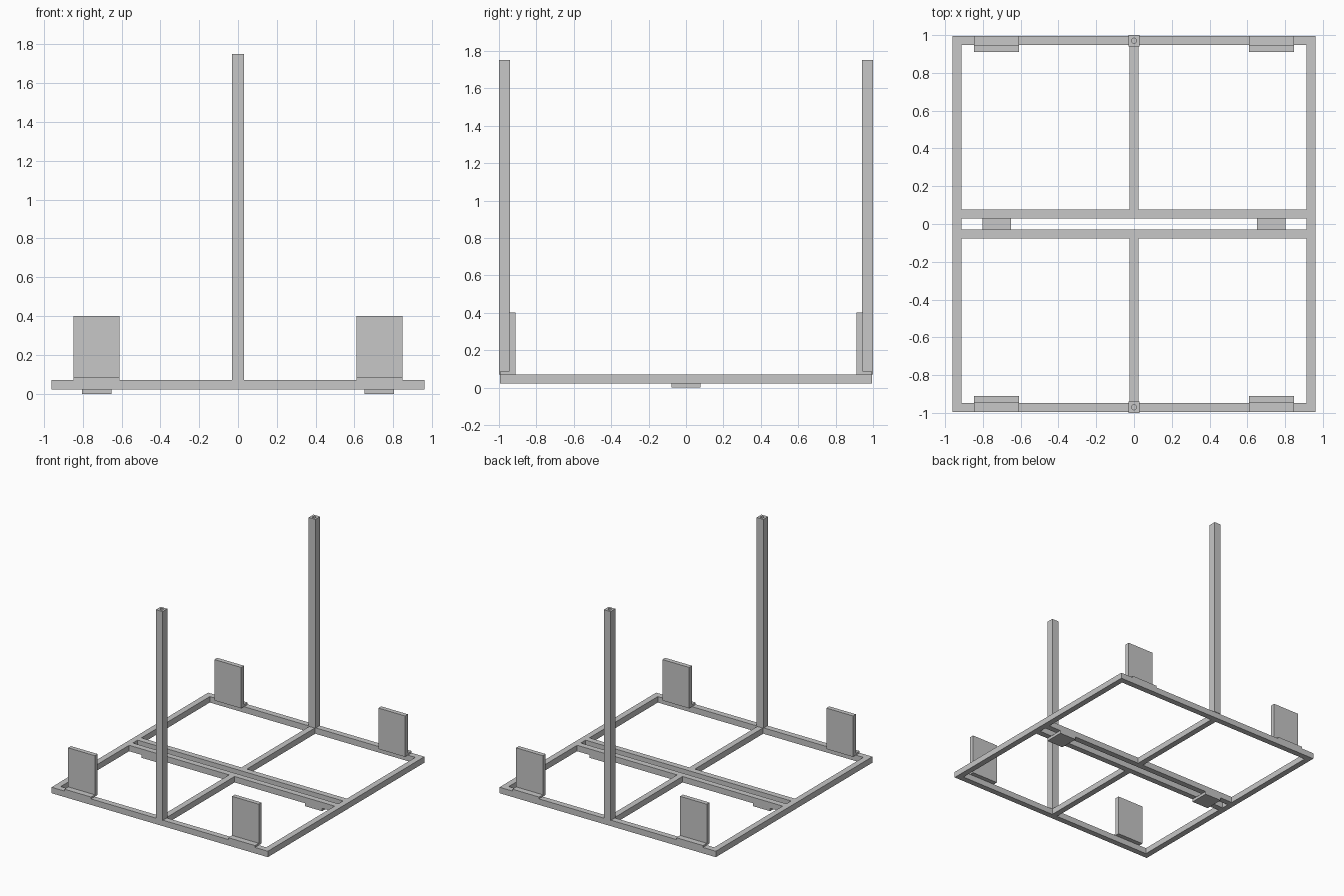
import bpy

cube = bpy.data.objects.get("Cube")
if cube:
    bpy.data.objects.remove(cube, do_unlink=True)

# One plain light steel colour
steel = bpy.data.materials.new("light grey steel")
steel.use_nodes = True
GREY = (0.57, 0.57, 0.57, 1)
steel.diffuse_color = GREY
steel.node_tree.nodes["Principled BSDF"].inputs["Base Color"].default_value = GREY


def box(name, x, y, z):
    """Box from (min, max) ranges on each axis."""
    spans = (x, y, z)
    bpy.ops.mesh.primitive_cube_add(size=1, location=[(min(s) + max(s)) / 2 for s in spans])
    ob = bpy.context.object
    ob.name = name
    ob.scale = [max(s) - min(s) for s in spans]
    bpy.ops.object.transform_apply(location=False, rotation=False, scale=True)
    ob.data.materials.append(steel)
    return ob


HALF_X, HALF_Y, BAR = 0.962, 0.995, 0.048
LOW, HIGH = 0.023, 0.071
BEAM_IN, BEAM_OUT = 0.03, 0.078
IN_X, IN_Y = HALF_X - BAR, HALF_Y - BAR
frame_z = (LOW, HIGH)

for sx, side in ((1, "left"), (-1, "right")):
    # Long side rails and the pads below the middle beams
    box(side + "_rail", (sx * IN_X, sx * HALF_X), (-HALF_Y, HALF_Y), frame_z)
    box(side + "_pad", (sx * 0.652, sx * 0.803), (-BEAM_OUT, BEAM_OUT), (0, LOW))

for sy, end in ((-1, "front"), (1, "back")):
    # Base frame: end rail, middle beam and centre strut
    box(end + "_rail", (-IN_X, IN_X), (sy * IN_Y, sy * HALF_Y), frame_z)
    box(end + "_middle_beam", (-IN_X, IN_X), (sy * BEAM_IN, sy * BEAM_OUT), frame_z)
    box(end + "_centre_strut", (-BAR / 2, BAR / 2), (sy * BEAM_OUT, sy * IN_Y), frame_z)

    # Upright post with a bore down its length
    post = box(end + "_post", (-0.03, 0.03), (sy * 0.94, sy), (HIGH, 1.75))
    bpy.ops.mesh.primitive_cylinder_add(vertices=16, radius=0.014, depth=2,
                                        location=(0, sy * 0.97, 0.9))
    cutter = bpy.context.object
    cutter.name = end + "_bore_cutter"
    cutter.hide_render = True
    bore = post.modifiers.new("bore", "BOOLEAN")
    bore.operation = "DIFFERENCE"
    bore.solver = "EXACT"
    bore.object = cutter
    bpy.context.view_layer.objects.active = post
    bpy.ops.object.modifier_apply(modifier=bore.name)
    bpy.data.objects.remove(cutter, do_unlink=True)

    # Angle brackets: upright plate plus a thin foot on the rail
    for sx, side in ((1, "left"), (-1, "right")):
        width = (sx * 0.61, sx * 0.848)
        name = f"{end}_{side}_bracket"
        box(name + "_plate", width, (sy * 0.911, sy * IN_Y), (HIGH, 0.4))
        box(name + "_foot", width, (sy * IN_Y, sy * HALF_Y), (HIGH, 0.086))
